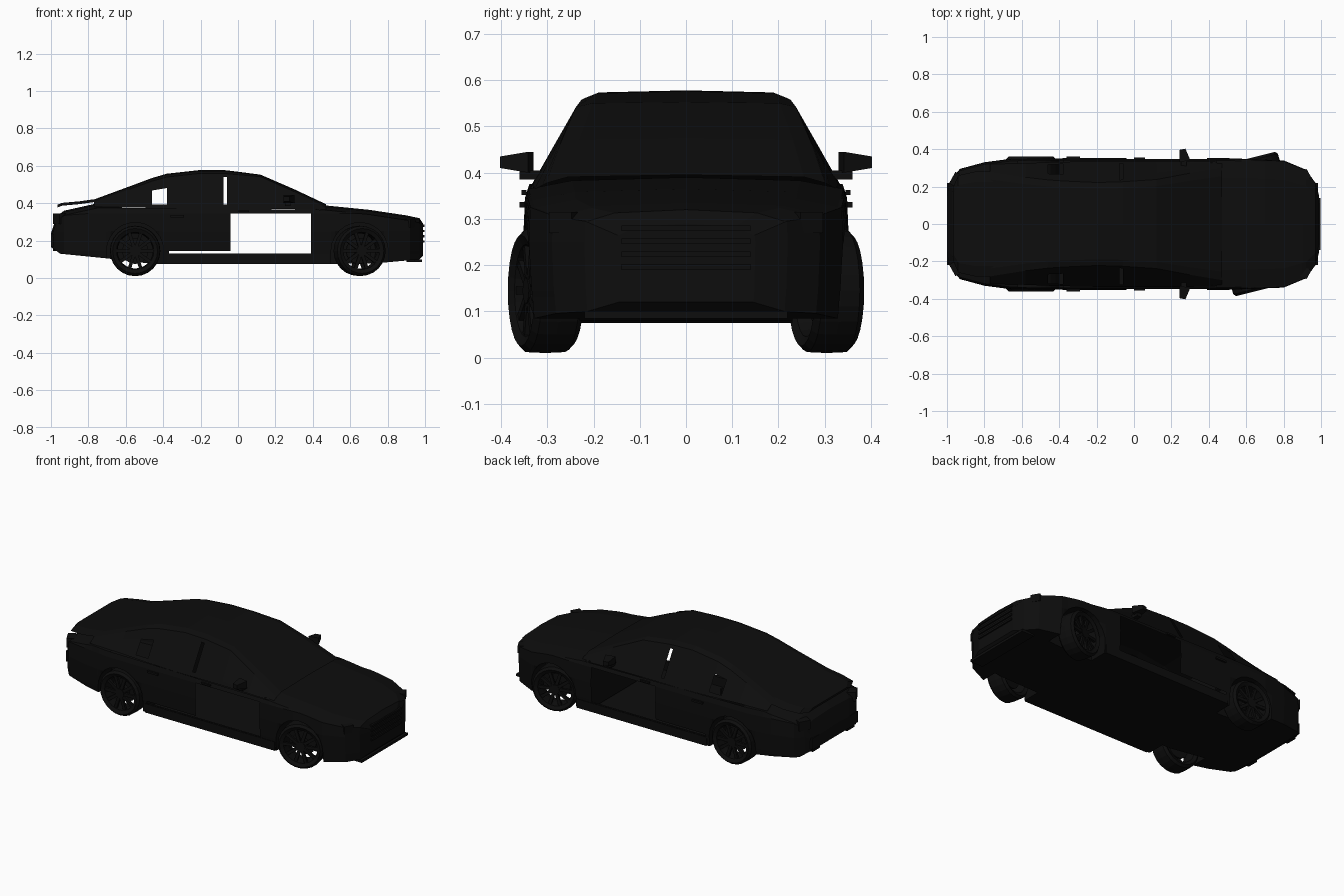
import bpy, bmesh, math
from mathutils import Matrix, Vector

if "Cube" in bpy.data.objects:
    bpy.data.objects.remove(bpy.data.objects["Cube"])

black = bpy.data.materials.new("black")
black.diffuse_color = (0.004, 0.004, 0.004, 1)
black.use_nodes = True
black.node_tree.nodes["Principled BSDF"].inputs["Base Color"].default_value = black.diffuse_color


def finish(name, bm):
    bmesh.ops.remove_doubles(bm, verts=bm.verts, dist=1e-5)
    bmesh.ops.recalc_face_normals(bm, faces=bm.faces)
    me = bpy.data.meshes.new(name)
    bm.to_mesh(me)
    bm.free()
    me.materials.append(black)
    ob = bpy.data.objects.new(name, me)
    bpy.context.collection.objects.link(ob)
    return ob


def lerp(table, x):
    for (a, p), (b, q) in zip(table, table[1:]):
        if x <= b:
            return p + (q - p) * max(0, (x - a) / (b - a))
    return table[-1][1]


def loft(name, rings, closed, skip=lambda x, j: False, caps=False):
    """Skin a list of rings; skip(x, j) leaves faces out."""
    bm = bmesh.new()
    vs = [[bm.verts.new(p) for p in r] for r in rings]
    n = len(rings[0])
    for a, b in zip(vs, vs[1:]):
        x = (a[0].co.x + b[0].co.x) / 2
        for j in range(n if closed else n - 1):
            if not skip(x, j):
                k = (j + 1) % n
                bm.faces.new((a[j], a[k], b[k], b[j]))
    if caps:
        bm.faces.new(vs[0])
        bm.faces.new(vs[-1])
    return finish(name, bm)


def box(name, lo, hi, taper=1.0, rot=0.0):
    bm = bmesh.new()
    bmesh.ops.create_cube(bm, size=1)
    c = [(a + b) / 2 for a, b in zip(lo, hi)]
    s = [b - a for a, b in zip(lo, hi)]
    for v in bm.verts:
        if v.co.y * (1 if c[1] >= 0 else -1) > 0:
            v.co.x *= taper
            v.co.z *= taper
    bmesh.ops.scale(bm, vec=s, verts=bm.verts)
    bmesh.ops.rotate(bm, matrix=Matrix.Rotation(rot, 3, 'Z'), verts=bm.verts)
    bmesh.ops.translate(bm, vec=c, verts=bm.verts)
    return finish(name, bm)


def pair(name, lo, hi, **kw):
    box(name + "_right", (lo[0], -hi[1], lo[2]), (hi[0], -lo[1], hi[2]),
        taper=kw.get("taper", 1), rot=-kw.get("rot", 0))
    box(name + "_left", lo, hi, **kw)


# Lower body: half width, top and bottom along the length
WIDTH = [(-1, .2), (-.97, .25), (-.93, .295), (-.8, .33), (-.65, .35), (-.3, .352),
         (.5, .352), (.8, .34), (.92, .29), (.97, .22), (.99, .15)]
TOP = [(-1, .24), (-.97, .33), (-.93, .36), (-.75, .4), (-.5, .4), (.45, .39),
       (.7, .365), (.9, .335), (.97, .32), (.99, .29)]
BOTTOM = [(-1, .165), (-.95, .13), (-.7, .105), (-.45, .075), (.5, .075),
          (.75, .08), (.97, .1), (.99, .12)]
AXLES = (-.55, .65)
ARCH = .152


def body_ring(x):
    w, zt, zb = lerp(WIDTH, x), lerp(TOP, x), lerp(BOTTOM, x)
    zl, sh, inner = zb, zt - .025, min(.23, .8 * w)
    for c in AXLES:
        if abs(x - c) <= ARCH:
            zl = .145 + math.sqrt(max(0, ARCH ** 2 - (x - c) ** 2))
    side = [(.98, .13), (.985, .145), (1, .25), (.99, .345)]
    half = [(0, zb), (inner, zb), (inner, zl), (.97 * w, zl)]
    half += [(f * w, min(sh, max(z, zl))) for f, z in side]
    half += [(.965 * w, sh), (.7 * w, sh + .018), (0, zt)]
    full = half + [(-y, z) for y, z in half[-2:0:-1]]
    return [(x, y, z) for y, z in full]


def body_skip(x, j):
    j = min(j, 19 - j)
    return ((j == 4 and -.37 < x < .39) or (j in (5, 6) and -.04 < x < .39)
            or (j >= 8 and -.62 < x < .44))


xs = {-.37, -.04, .2, .39, .44, -.62} | {x for t in (WIDTH, TOP, BOTTOM) for x, _ in t}
for c in AXLES:
    xs |= {c + ARCH * .9999 * math.cos(math.pi * k / 12) for k in range(13)}
    xs |= {c - ARCH - .001, c + ARCH + .001}
loft("body", [body_ring(x) for x in sorted(xs)], True, body_skip, caps=True)

# Bulkheads at both ends of the cabin
box("front_bulkhead", (.41, -.33, .08), (.42, .33, .37))
box("rear_bulkhead", (-.4, -.23, .08), (-.39, .23, .38))

# Cabin: x, belt y, belt z, roof edge y, roof edge z, centre z
CABIN = [(-.77, .32, .38, .28, .405, .42), (-.58, .325, .378, .25, .475, .49),
         (-.46, .33, .375, .236, .518, .535), (-.38, .332, .372, .23, .54, .558),
         (-.2, .336, .37, .222, .56, .578), (-.078, .336, .37, .225, .558, .577),
         (-.06, .336, .37, .226, .558, .576), (.12, .336, .37, .238, .542, .553),
         (.3, .336, .368, .272, .462, .475), (.47, .332, .362, .3, .378, .395)]


def cabin_ring(c):
    x, yb, zb, ye, ze, zt = c
    half = [(yb + (ye - yb) * t, zb + (ze - zb) * t) for t in (0, .12, .65, .9, 1)]
    half += [(ye * .85, ze + (zt - ze) * .75), (0, zt)]
    return [(x, y, z) for y, z in half + [(-y, z) for y, z in half[-2::-1]]]


def is_window(x, j):
    return min(j, 11 - j) in (1, 2) and -.46 < x < .3


def is_gap(x, j):
    j = min(j, 11 - j)
    return (j == 1 and -.46 < x < -.38) or (j in (1, 2) and -.078 < x < -.06)


rings = [cabin_ring(c) for c in CABIN]
loft("roof_and_screens", rings, False, is_window)
loft("side_windows", rings, False, lambda x, j: not is_window(x, j) or is_gap(x, j))

# Raised boot lid
LID = [(-.965, .2, .392), (-.94, .26, .402), (-.85, .28, .41), (-.72, .28, .428)]
loft("boot_lid", [[(x, -w, z - .015), (x, -w * .8, z), (x, w * .8, z), (x, w, z - .015),
                   (x, w * .8, z - .012), (x, -w * .8, z - .012)] for x, w, z in LID],
     True, caps=True)


# Wheels: lathed tyre, rim ring, hub and spokes
def wheel(name, x, y, turn):
    bm = bmesh.new()
    s = 1 if y > 0 else -1
    n = 24
    prof = [(.1, .045), (.12, .055), (.133, .042), (.135, 0), (.133, -.042), (.12, -.055),
            (.1, -.045), (.094, 0)]
    rows = [[bm.verts.new((r * math.cos(a), d, r * math.sin(a))) for r, d in prof]
            for a in (2 * math.pi * k / n for k in range(n))]
    for i in range(n):
        a, b = rows[i], rows[(i + 1) % n]
        for j in range(8):
            k = (j + 1) % 8
            bm.faces.new((a[j], a[k], b[k], b[j]))
    bmesh.ops.create_cone(bm, cap_ends=True, segments=12, radius1=.028, radius2=.028, depth=.06,
                          matrix=Matrix.Translation((0, s * .015, 0))
                          @ Matrix.Rotation(math.pi / 2, 4, 'X'))
    bmesh.ops.create_cone(bm, cap_ends=True, segments=16, radius1=.07, radius2=.07, depth=.01,
                          matrix=Matrix.Translation((0, -s * .02, 0))
                          @ Matrix.Rotation(math.pi / 2, 4, 'X'))
    for k in range(10):
        m = (Matrix.Rotation(2 * math.pi * k / 10, 4, 'Y') @ Matrix.Translation((.062, s * .035, 0))
             @ Matrix.Diagonal((.08, .014, .018, 1)))
        bmesh.ops.create_cube(bm, size=1, matrix=m)
    ob = finish(name, bm)
    ob.location = (x, y, .145)
    ob.rotation_euler.z = turn


for side, s in (("right", -1), ("left", 1)):
    wheel("rear_wheel_" + side, AXLES[0], s * .305, 0)
    wheel("front_wheel_" + side, AXLES[1], s * .303, math.radians(14))
for x, n in zip(AXLES, ("rear_axle", "front_axle")):
    box(n, (x - .015, -.28, .13), (x + .015, .28, .16))

# Door mirrors on short arms
pair("mirror", (.235, .335, .4), (.295, .4, .445), taper=.55, rot=.2)
pair("mirror_arm", (.25, .31, .385), (.28, .36, .405))

# Door handles, sills and lamps
pair("front_handle", (0, .345, .352), (.06, .356, .362))
pair("rear_handle", (-.36, .345, .325), (-.29, .36, .337))
pair("sill", (-.38, .33, .075), (.49, .348, .128))
pair("headlamp", (.86, .225, .27), (.94, .28, .315), rot=.5)
pair("tail_lamp", (-.975, .2, .29), (-.92, .27, .345), rot=-.5)
pair("exhaust", (-.99, .13, .145), (-.93, .2, .165))

# Radiator grille and bumper lip
for k in range(4):
    box("grille_bar_%d" % k, (.975, -.14, .19 + .028 * k), (.998, .14, .202 + .028 * k))
box("front_lip", (.9, -.22, .085), (.985, .22, .1))
box("rear_bumper", (-1, -.22, .17), (-.95, .22, .235))
